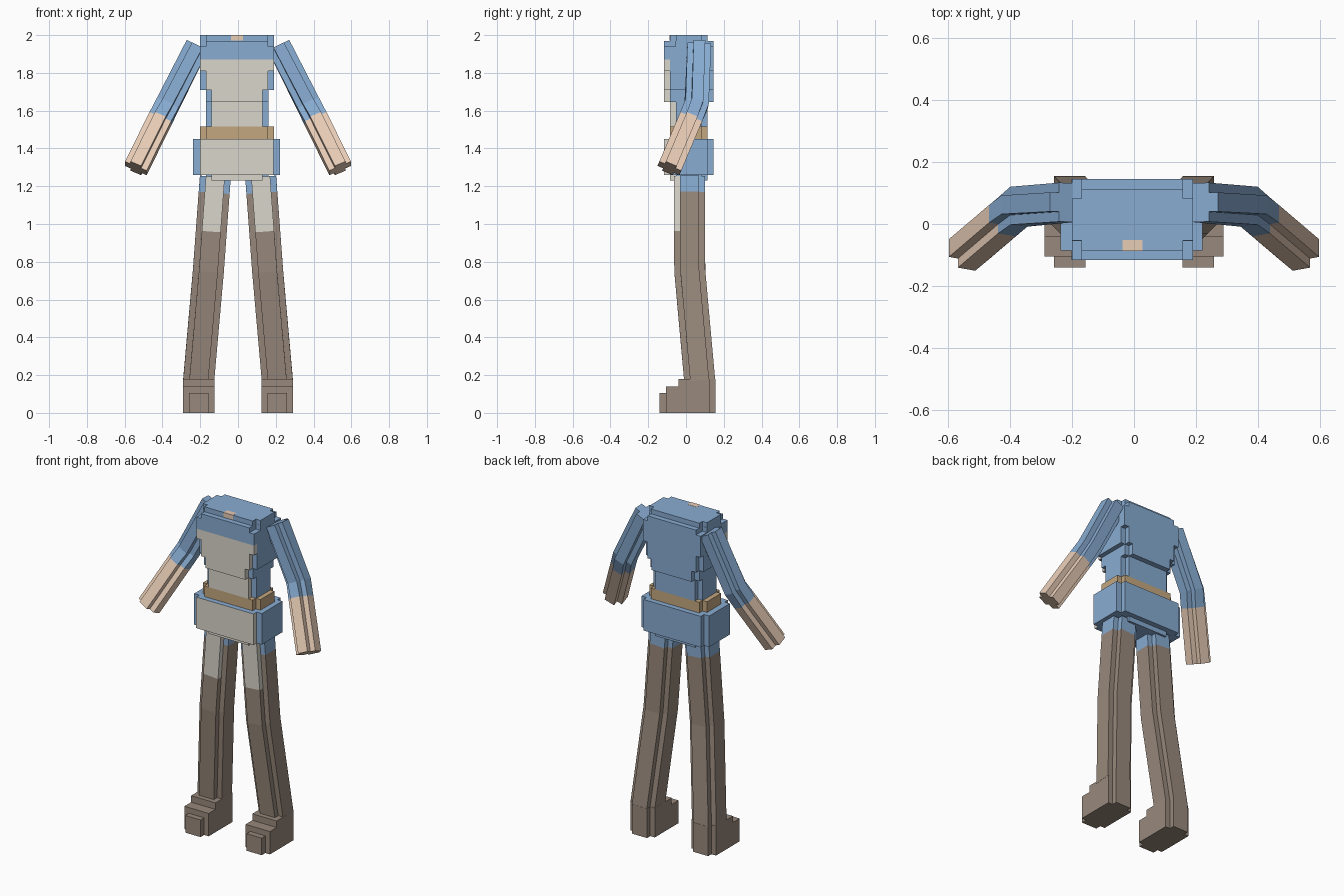
import bpy, bmesh
from mathutils import Vector

if "Cube" in bpy.data.objects:
    bpy.data.objects.remove(bpy.data.objects["Cube"], do_unlink=True)


def make_material(name, hexa):
    rgb = [int(hexa[i:i + 2], 16) / 255 for i in (0, 2, 4)]
    col = [c / 12.92 if c <= 0.04045 else ((c + 0.055) / 1.055) ** 2.4 for c in rgb] + [1]
    mat = bpy.data.materials.new(name)
    mat.use_nodes = True
    mat.diffuse_color = col
    mat.node_tree.nodes["Principled BSDF"].inputs["Base Color"].default_value = col
    return mat


COLOURS = ("blue", "cream", "brown", "skin", "tan")
MATS = [make_material(n, h) for n, h in
        zip(COLOURS, ("88ACD2", "DAD6CC", "98897C", "F0D4BD", "C4A780"))]
BLUE, CREAM, BROWN, SKIN, TAN = range(5)
FRONT = (0, 1, 11)  # sides of a footprint that belong to its front strip


def footprint(x0, x1, y0, y1, nx, front, back):
    """Rectangle with stepped corners, counted from the front edge."""
    xa, xb, ya, yb = x0 + nx, x1 - nx, y0 + front, y1 - back
    return [(xa, y0), (xb, y0), (xb, ya), (x1, ya), (x1, yb), (xb, yb),
            (xb, y1), (xa, y1), (xa, yb), (x0, yb), (x0, ya), (xa, ya)]


def loft(name, rings, colour):
    """Skin rings of points; colour(segment, side) gives the material."""
    bm = bmesh.new()
    loops = [[bm.verts.new(p) for p in ring] for ring in rings]
    n, last = len(loops[0]), len(loops) - 2
    for s, (a, b) in enumerate(zip(loops, loops[1:])):
        for i in range(n):
            j = (i + 1) % n
            bm.faces.new((a[i], a[j], b[j], b[i])).material_index = colour(s, i)
    bm.faces.new(loops[0]).material_index = colour(0, 6)
    bm.faces.new(loops[-1]).material_index = colour(last, 6)
    bmesh.ops.remove_doubles(bm, verts=bm.verts, dist=0.0005)
    bmesh.ops.recalc_face_normals(bm, faces=bm.faces)
    mesh = bpy.data.meshes.new(name)
    bm.to_mesh(mesh)
    bm.free()
    for m in MATS:
        mesh.materials.append(m)
    ob = bpy.data.objects.new(name, mesh)
    bpy.context.collection.objects.link(ob)
    return ob


def slab(name, z0, z1, shape, base, front=None):
    front = base if front is None else front
    pts = footprint(*shape)
    loft(name, [[(x, y, z) for x, y in pts] for z in (z0, z1)],
         lambda s, i: front if i in FRONT else base)


def limb(name, path, half, inner, colour):
    """Bar with stepped corners along a path, mitred at the joints."""
    path = [Vector(p) for p in path]
    step = half - inner
    pts = footprint(-half, half, -half, half, step, step, step)
    dirs = [(b - a).normalized() for a, b in zip(path, path[1:])]
    dirs = [dirs[0]] + dirs + [dirs[-1]]
    rings = []
    for p, d0, d1 in zip(path, dirs, dirs[1:]):
        t = (d0 + d1).normalized()
        u = Vector((1, 0, 0))
        u = (u - t * u.dot(t)).normalized()
        v = u.cross(t)
        rings.append([p + u * x + v * y for x, y in pts])
    loft(name, rings, colour)


# Torso, from the neck down
V = 0.031
WIDE, DEEP = (-0.2, 0.19), (-0.117, 0.145)
MID, SHALLOW = (-0.17, 0.162), (-0.085, 0.113)
slab("neck_base", 1.97, 2.0, (*WIDE, *SHALLOW, V, V, V), BLUE)
slab("collar", 1.94, 1.97, (*WIDE, *DEEP, V, 2 * V, 2 * V), BLUE)
slab("shoulders", 1.87, 1.94, (*WIDE, *DEEP, 0, V, V), BLUE)
slab("upper_chest", 1.81, 1.87, (*WIDE, *DEEP, 0, V, V), BLUE, CREAM)
slab("chest", 1.71, 1.81, (*WIDE, *DEEP, V, V, V), BLUE, CREAM)
slab("lower_chest", 1.645, 1.71, (*MID, *DEEP, V, V, V), BLUE, CREAM)
slab("waist", 1.515, 1.645, (*MID, *SHALLOW, V, V, V), BLUE, CREAM)
slab("belt", 1.45, 1.515, (*WIDE, *SHALLOW, V, V, V), TAN)
slab("hips", 1.26, 1.45, (-0.237, 0.222, *DEEP, 0.035, V, V), BLUE, CREAM)
slab("hip_underside", 1.23, 1.26, (*MID, *SHALLOW, V, V, V), BLUE, CREAM)
slab("throat_patch", 1.972, 2.001, (-0.037, 0.027, -0.087, -0.052, 0, 0, 0), SKIN)


# Limbs
def leg_colour(seg, side):
    if side in FRONT and seg < 2:
        return CREAM
    return BLUE if seg == 0 else BROWN


def arm_colour(seg, side):
    return SKIN if seg == 2 else BLUE


for label, s in (("left", 1), ("right", -1)):
    hip, knee, ankle = (Vector((s * x, y, z)) for x, y, z in
                        ((0.12, 0.018, 1.25), (0.157, 0.02, 0.75), (0.209, 0.073, 0.165)))
    limb(label + "_leg", [hip, hip.lerp(knee, 0.17), hip.lerp(knee, 0.58), knee, ankle],
         0.082, 0.05, leg_colour)

    shoulder, elbow, hand = (Vector((s * x, y, z)) for x, y, z in
                             ((0.215, 0.07, 1.945), (0.372, 0.056, 1.635), (0.541, -0.088, 1.295)))
    limb(label + "_arm", [shoulder, elbow, elbow.lerp(hand, 0.23), hand],
         0.063, V, arm_colour)

    # Stepped boot
    x0, x1 = sorted((s * 0.125, s * 0.29))
    slab(label + "_sole", 0, 0.105, (x0, x1, -0.14, 0.155, V, 0.035, V), BROWN)
    slab(label + "_instep", 0.105, 0.14, (x0, x1, -0.105, 0.155, V, 0, V), BROWN)
    slab(label + "_boot_top", 0.14, 0.18, (x0, x1, -0.04, 0.155, V, 0, V), BROWN)
